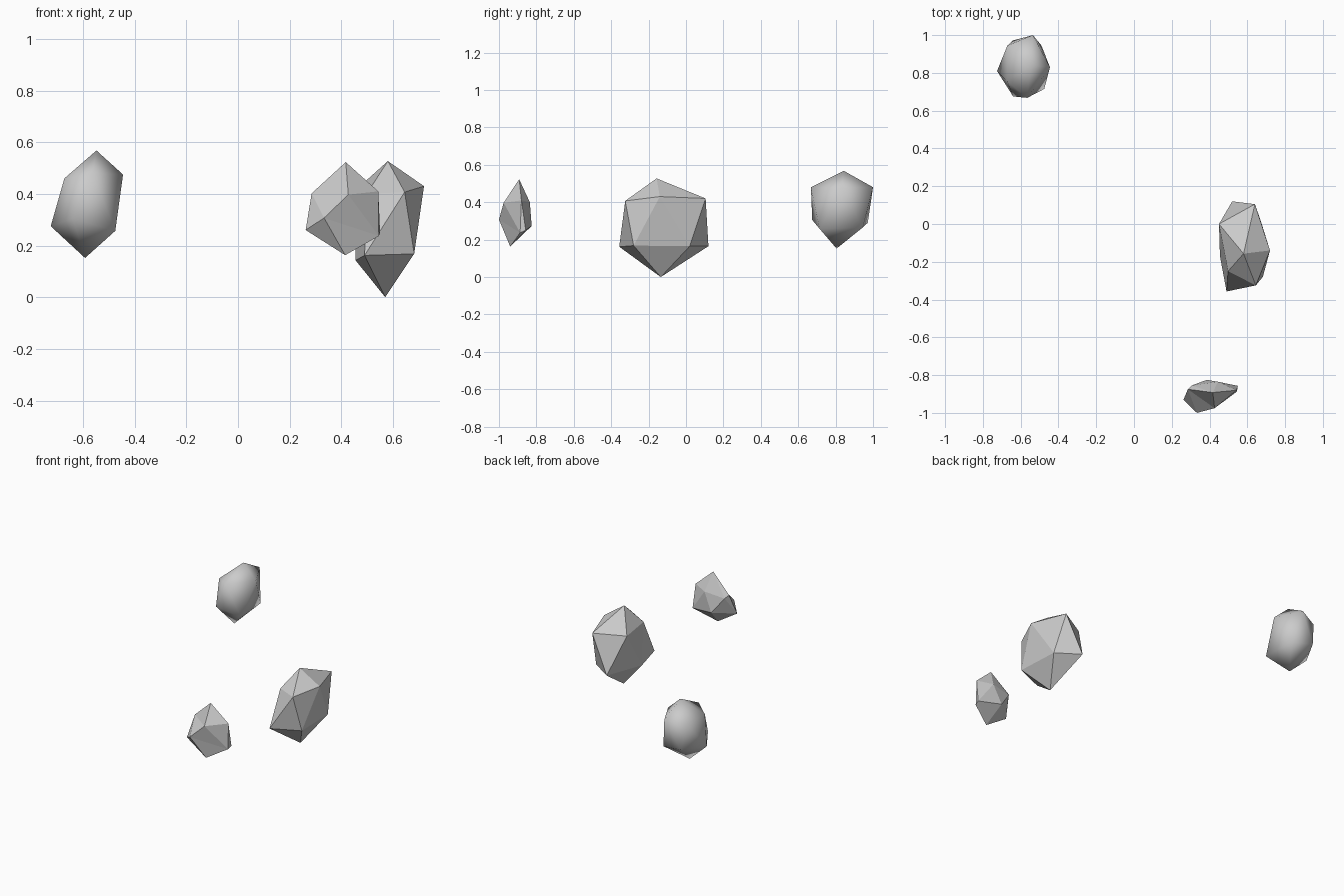
import bpy, bmesh


def rock(name, bottom, lower, upper, top, smooth=False):
    """Uneven 20-sided stone: two tips joined by two staggered rings of five."""
    bm = bmesh.new()
    b, t = bm.verts.new(bottom), bm.verts.new(top)
    lo = [bm.verts.new(p) for p in lower]
    up = [bm.verts.new(p) for p in upper]
    for i in range(5):
        j = (i + 1) % 5
        bm.faces.new((b, lo[j], lo[i]))
        bm.faces.new((lo[i], up[j], up[i]))
        bm.faces.new((lo[i], lo[j], up[j]))
        bm.faces.new((t, up[i], up[j]))
    bmesh.ops.recalc_face_normals(bm, faces=bm.faces)
    for f in bm.faces:
        f.smooth = smooth
    mesh = bpy.data.meshes.new(name)
    bm.to_mesh(mesh)
    bm.free()
    obj = bpy.data.objects.new(name, mesh)
    bpy.context.collection.objects.link(obj)
    return obj


# Large faceted rock on the right
rock("large_rock", (.57, -.135, 0),
     [(.67, .02, .165), (.52, .12, .165), (.455, -.17, .143),
      (.49, -.357, .162), (.682, -.28, .168)],
     [(.72, -.14, .43), (.64, .105, .42), (.45, 0, .41),
      (.498, -.25, .40), (.645, -.325, .407)],
     (.58, -.157, .527))

# Small flat faceted rock at the front
rock("small_rock", (.415, -.94, .163),
     [(.55, -.857, .25), (.386, -.825, .273), (.262, -.93, .26),
      (.333, -1.0, .307), (.545, -.887, .237)],
     [(.543, -.88, .41), (.444, -.835, .40), (.305, -.855, .38),
      (.285, -.875, .402), (.427, -.975, .397)],
     (.417, -.892, .523))

# Smooth rock at the back left
rock("smooth_rock", (-.592, .805, .152),
     [(-.49, .945, .265), (-.64, .972, .29), (-.725, .81, .275),
      (-.64, .675, .305), (-.475, .715, .257)],
     [(-.445, .83, .475), (-.535, 1.0, .48), (-.67, .945, .455),
      (-.672, .755, .46), (-.565, .668, .48)],
     (-.548, .843, .568), smooth=True)
